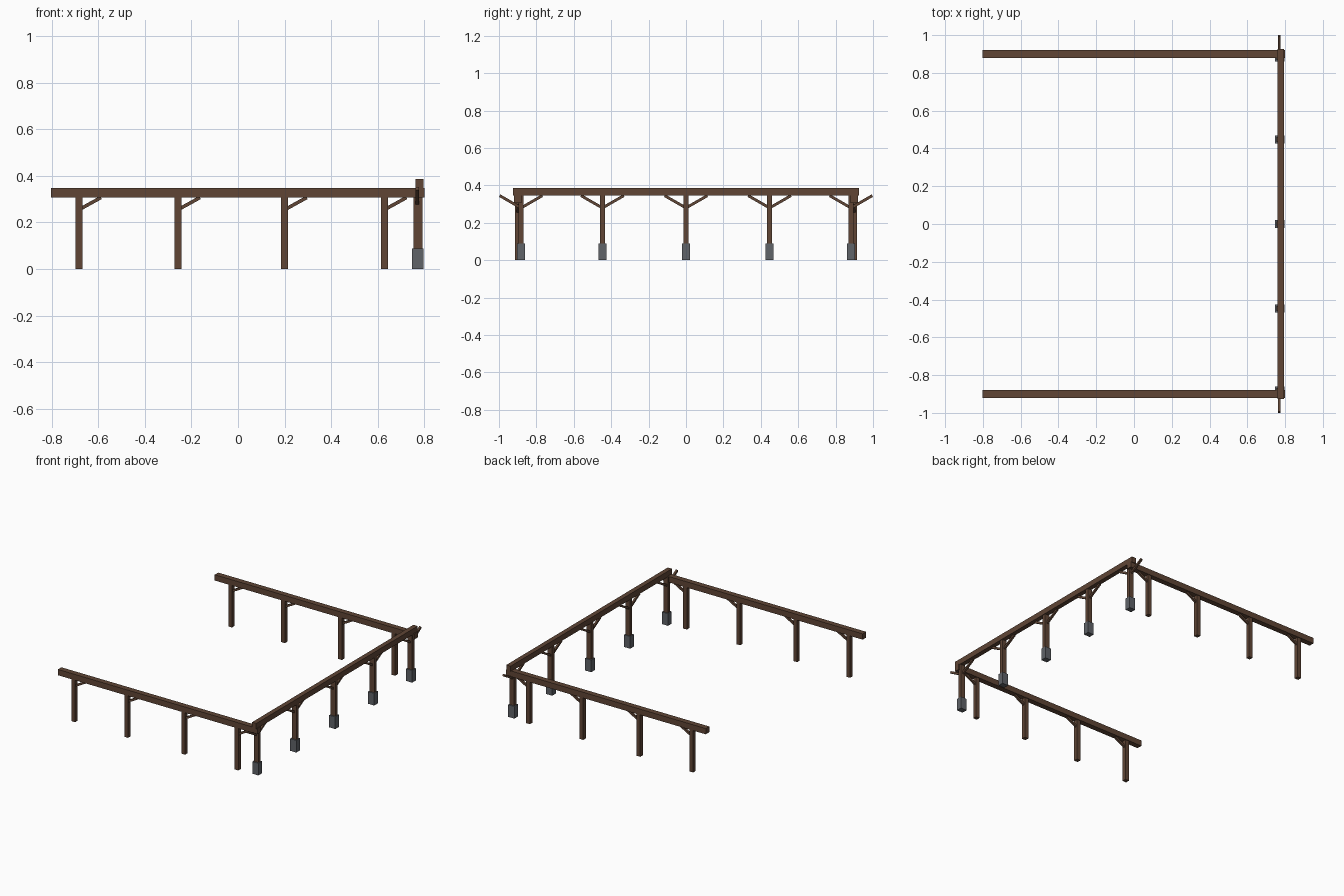
import bpy
import math
from mathutils import Matrix, Vector

cube = bpy.data.objects.get("Cube")
if cube:
    bpy.data.objects.remove(cube, do_unlink=True)


def make_material(name, color):
    mat = bpy.data.materials.new(name)
    mat.use_nodes = True
    mat.diffuse_color = color
    mat.node_tree.nodes["Principled BSDF"].inputs["Base Color"].default_value = color
    return mat


wood = make_material("brown wood", (0.115, 0.06, 0.036, 1))
stone = make_material("grey stone", (0.115, 0.125, 0.14, 1))


def box(name, low, high, mat):
    """Axis-aligned block between two corners."""
    low, high = Vector(low), Vector(high)
    bpy.ops.mesh.primitive_cube_add(size=1)
    obj = bpy.context.object
    obj.name = name
    size = high - low
    obj.data.transform(Matrix.Translation((low + high) / 2) @ Matrix.Diagonal((*size, 1)))
    obj.data.materials.append(mat)
    return obj


def brace(name, start, end, width, depth):
    """Slanted strut whose centre line runs from start to end."""
    start, end = Vector(start), Vector(end)
    along = end - start
    half = along.length / 2
    obj = box(name, (-half, -width / 2, -depth / 2), (half, width / 2, depth / 2), wood)
    heading = math.atan2(along.y, along.x)
    pitch = math.atan2(along.z, math.hypot(along.x, along.y))
    turn = Matrix.Rotation(heading, 4, "Z") @ Matrix.Rotation(-pitch, 4, "Y")
    obj.data.transform(Matrix.Translation((start + end) / 2) @ turn)


# Two long side beams with posts, each post braced on one side
for side, y in (("front", -0.9), ("back", 0.9)):
    box(side + "_beam", (-0.803, y - 0.02, 0.307), (0.8, y + 0.02, 0.349), wood)
    for x in (-0.683, -0.258, 0.2, 0.628):
        box(side + "_post", (x - 0.015, y - 0.015, 0), (x + 0.015, y + 0.015, 0.31), wood)
        brace(side + "_brace", (x + 0.008, y, 0.259), (x + 0.095, y, 0.307), 0.014, 0.015)

# Raised cross beam on stone-footed posts, braced both ways
box("cross_beam", (0.761, -0.926, 0.345), (0.795, 0.926, 0.386), wood)
for y in (-0.882, -0.447, 0, 0.447, 0.882):
    box("cross_post", (0.754, y - 0.013, 0.08), (0.791, y + 0.013, 0.347), wood)
    box("stone_footing", (0.747, y - 0.021, 0), (0.796, y + 0.021, 0.088), stone)
    for way in (-1, 1):
        brace("cross_brace", (0.769, y + way * 0.008, 0.284),
              (0.769, y + way * 0.114, 0.345), 0.014, 0.015)
